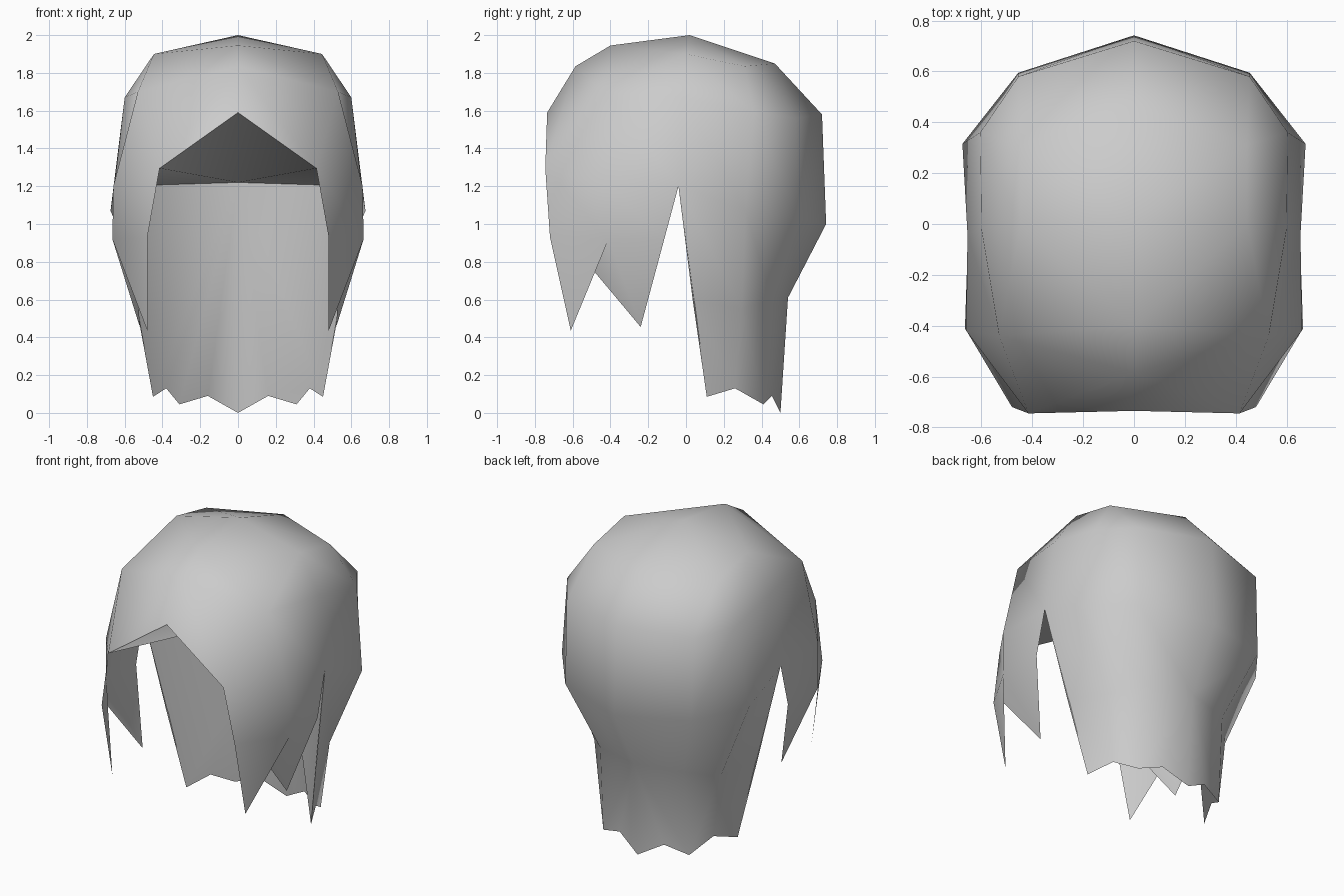
import bpy

cube = bpy.data.objects.get("Cube")
if cube:
    bpy.data.objects.remove(cube, do_unlink=True)

gray = bpy.data.materials.new("hair_gray")
gray.use_nodes = True
gray.diffuse_color = (0.6, 0.6, 0.6, 1)
gray.node_tree.nodes["Principled BSDF"].inputs["Base Color"].default_value = (0.6, 0.6, 0.6, 1)

# Left half, numbered from the front centre (0) round the side (3) to the back centre (6)
points = {
    "crown": (0, .02, 2.0),
    # top ring
    "t0": (0, -.40, 1.945), "t3": (.445, 0, 1.90), "t4": (.445, .31, 1.835), "t6": (0, .47, 1.85),
    # middle ring
    "m0": (0, -.585, 1.835), "m1": (.53, -.44, 1.70), "m3": (.60, -.02, 1.67),
    "m4": (.605, .36, 1.59), "m5": (.455, .58, 1.56), "m6": (0, .72, 1.58),
    # widest ring
    "w0": (0, -.735, 1.59), "w1": (.415, -.745, 1.295), "w2": (.66, -.42, 1.20),
    "w3": (.655, -.04, 1.20), "w4": (.675, .315, 1.07), "w5": (.455, .595, 1.03),
    "w6": (0, .742, 1.0),
    # front and side locks, the side one tucked behind the front one
    "l1": (.48, -.72, .93), "l2": (.665, -.41, .92), "l3": (.655, -.115, .92),
    "tip1": (.48, -.61, .435), "tuck": (.54, -.575, .855), "tip2": (.52, -.24, .455),
    # nape ring and jagged hem
    "n3": (.545, .035, .60), "n4": (.455, .295, .55), "n5": (.30, .455, .60), "n6": (0, .54, .61),
    "h0": (.45, .11, .085), "h1": (.38, .26, .13), "h2": (.31, .41, .045),
    "h3": (.16, .455, .09), "h4": (0, .50, 0),
    # inner fold behind the face
    "fold": (0, .47, 1.22),
}


def half_shell(name, faces):
    """Left half of a smooth shell whose faces list point names, mirrored on x."""
    faces = [f.split() for f in faces]
    keys = sorted({k for f in faces for k in f})
    mesh = bpy.data.meshes.new(name)
    mesh.from_pydata([points[k] for k in keys], [], [[keys.index(k) for k in f] for f in faces])
    mesh.materials.append(gray)
    for p in mesh.polygons:
        p.use_smooth = True
    ob = bpy.data.objects.new(name, mesh)
    bpy.context.collection.objects.link(ob)
    mirror = ob.modifiers.new("mirror", 'MIRROR')
    mirror.use_clip = True
    mirror.merge_threshold = 0.001


half_shell("outer_hair", [
    # crown and upper head
    "crown t0 t3", "crown t3 t4 t6",
    "t0 m0 m1 t3", "t3 m1 m3", "t3 m3 m4 t4", "t4 m4 m5", "t4 m5 t6", "t6 m5 m6",
    "m0 w0 w1 m1", "m1 w1 w2", "m1 w2 w3 m3", "m3 w3 w4 m4", "m4 w4 w5 m5", "m5 w5 w6 m6",
    # front and side locks
    "w1 l1 l2 w2", "w2 l2 l3 w3", "l1 tip1 l2", "l2 tuck tip2 l3",
    # nape and hem
    "w3 n3 n4 w4", "w4 n4 n5 w5", "w5 n5 n6 w6",
    "n3 h0 h1 n4", "n4 h1 h2 n5", "n5 h2 h3 h4 n6",
])

# Underside sloping from the fringe back to the fold
half_shell("inner_ceiling", ["w0 fold w1", "w1 fold w3 w2"])

# Inner wall from the fold down to the hem
half_shell("inner_back", ["fold h1 h0 w3", "h4 h3 h2 h1 fold"])
